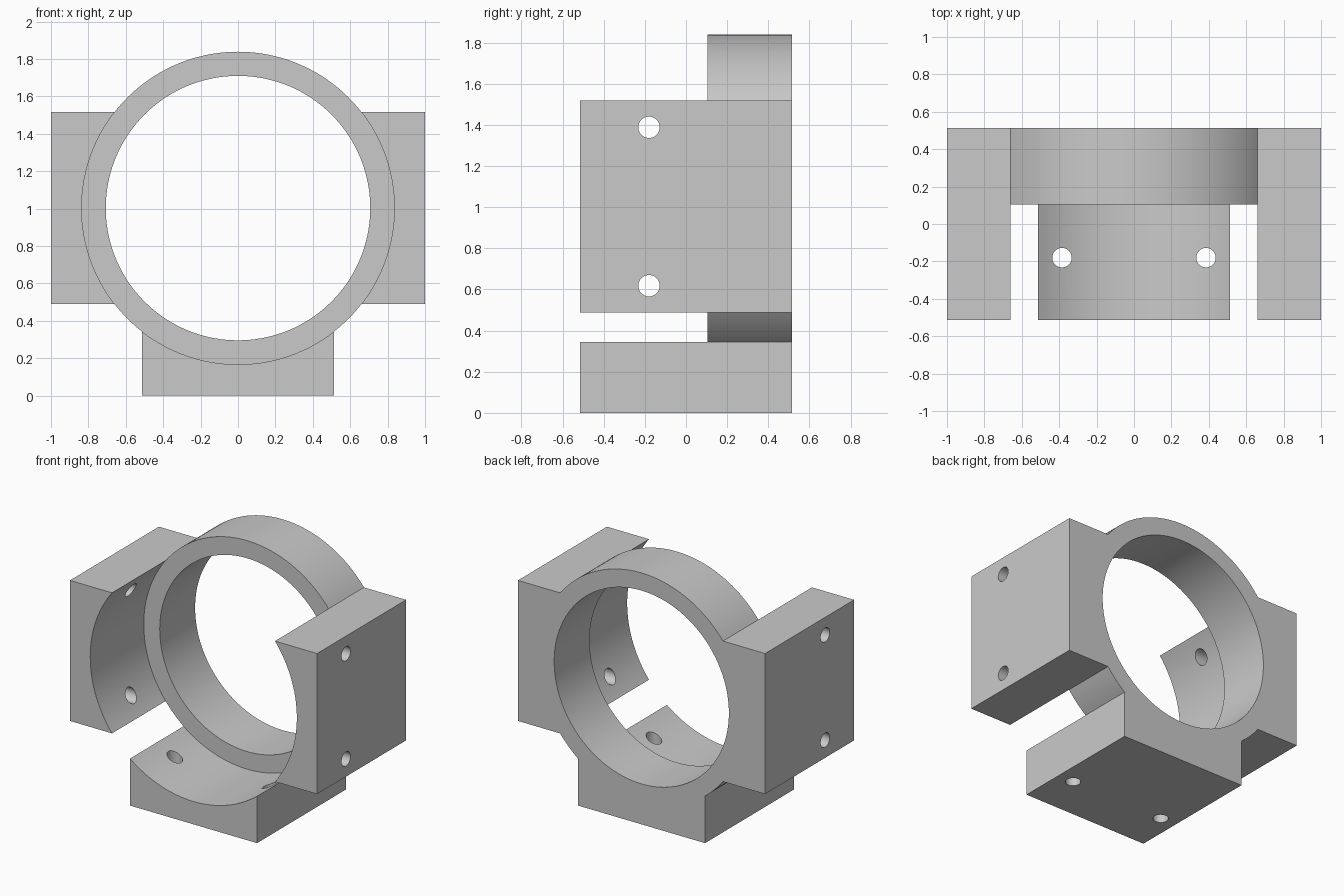
import bpy
import bmesh
import math
from mathutils import Vector

if "Cube" in bpy.data.objects:
    bpy.data.objects.remove(bpy.data.objects["Cube"], do_unlink=True)

AXIS_Z = 1.003            # height of the ring axis
OUTER, INNER = 0.836, 0.707
HALF = 0.514              # half width and half depth of the blocks
RING_FRONT = 0.105
HOLE_R, HOLE_Y, HOLE_OFF = 0.052, -0.18, 0.385
REACH = {0: 1.0, 180: 1.0, 270: AXIS_Z}    # block direction: distance to its outer face
SPREAD = math.degrees(math.asin(HALF / OUTER))

grey = bpy.data.materials.new("plain grey")
grey.use_nodes = True
colour = (0.59, 0.59, 0.59, 1)
grey.diffuse_color = colour
grey.node_tree.nodes["Principled BSDF"].inputs["Base Color"].default_value = colour

bm = bmesh.new()


def face(*points):
    bm.faces.new([bm.verts.new(p) for p in points])


def polar(radius, degrees, y):
    a = math.radians(degrees)
    return Vector((radius * math.cos(a), y, AXIS_Z + radius * math.sin(a)))


def local(direction, along, across, y):
    # Point measured outwards from the axis and sideways, in a block's own frame
    a = math.radians(direction)
    return Vector((along * math.cos(a) - across * math.sin(a), y,
                   AXIS_Z + along * math.sin(a) + across * math.cos(a)))


def arc_angles(start, end):
    steps = max(1, round((end - start) / 2.5))
    return [start + (end - start) * i / steps for i in range(steps + 1)]


def ring_section(start, end, has_block):
    angles = arc_angles(start, end)
    for a, b in zip(angles, angles[1:]):
        for y in (RING_FRONT, HALF):
            face(polar(INNER, a, y), polar(INNER, b, y), polar(OUTER, b, y), polar(OUTER, a, y))
        face(polar(INNER, a, RING_FRONT), polar(INNER, b, RING_FRONT),
             polar(INNER, b, HALF), polar(INNER, a, HALF))
        # Exposed outer wall, or the saddle that continues it forwards
        y0, y1 = (-HALF, RING_FRONT) if has_block else (RING_FRONT, HALF)
        face(polar(OUTER, a, y0), polar(OUTER, b, y0), polar(OUTER, b, y1), polar(OUTER, a, y1))


def block(direction, reach):
    angles = arc_angles(direction - SPREAD, direction + SPREAD)
    for y in (-HALF, HALF):
        face(*[polar(OUTER, a, y) for a in angles],
             local(direction, reach, HALF, y), local(direction, reach, -HALF, y))
    # Outer mounting face and the two flanks
    face(*[local(direction, reach, s, y)
           for s, y in ((-HALF, -HALF), (HALF, -HALF), (HALF, HALF), (-HALF, HALF))])
    for side, angle in ((-HALF, angles[0]), (HALF, angles[-1])):
        face(polar(OUTER, angle, HALF), local(direction, reach, side, HALF),
             local(direction, reach, side, -HALF), polar(OUTER, angle, -HALF),
             polar(OUTER, angle, RING_FRONT))


# Ring with three blocks, going round from the left block
stops = sorted(REACH)
for here, following in zip(stops, stops[1:] + [360]):
    ring_section(here - SPREAD, here + SPREAD, True)
    ring_section(here + SPREAD, following - SPREAD, False)
    block(here, REACH[here])

bmesh.ops.remove_doubles(bm, verts=bm.verts, dist=0.0001)
bmesh.ops.recalc_face_normals(bm, faces=bm.faces)
mesh = bpy.data.meshes.new("ring_bracket")
bm.to_mesh(mesh)
bm.free()
mesh.materials.append(grey)
body = bpy.data.objects.new("ring_bracket", mesh)
bpy.context.collection.objects.link(body)

# Two screw holes through each block
for direction in stops:
    for offset in (-HOLE_OFF, HOLE_OFF):
        start = local(direction, 0.4, offset, HOLE_Y)
        end = local(direction, 1.2, offset, HOLE_Y)
        along = end - start
        bpy.ops.mesh.primitive_cylinder_add(
            vertices=32, radius=HOLE_R, depth=along.length, location=(start + end) / 2,
            rotation=along.to_track_quat('Z', 'Y').to_euler())
        cutter = bpy.context.object
        cutter.name = "hole_cutter"
        cutter.hide_render = True
        mod = body.modifiers.new("screw hole", 'BOOLEAN')
        mod.operation, mod.solver, mod.object = 'DIFFERENCE', 'EXACT', cutter
        bpy.context.view_layer.objects.active = body
        bpy.ops.object.modifier_apply(modifier=mod.name)
        bpy.data.objects.remove(cutter, do_unlink=True)

bpy.ops.object.select_all(action='DESELECT')
body.select_set(True)
bpy.context.view_layer.objects.active = body
bpy.ops.object.shade_smooth_by_angle(angle=math.radians(30))
